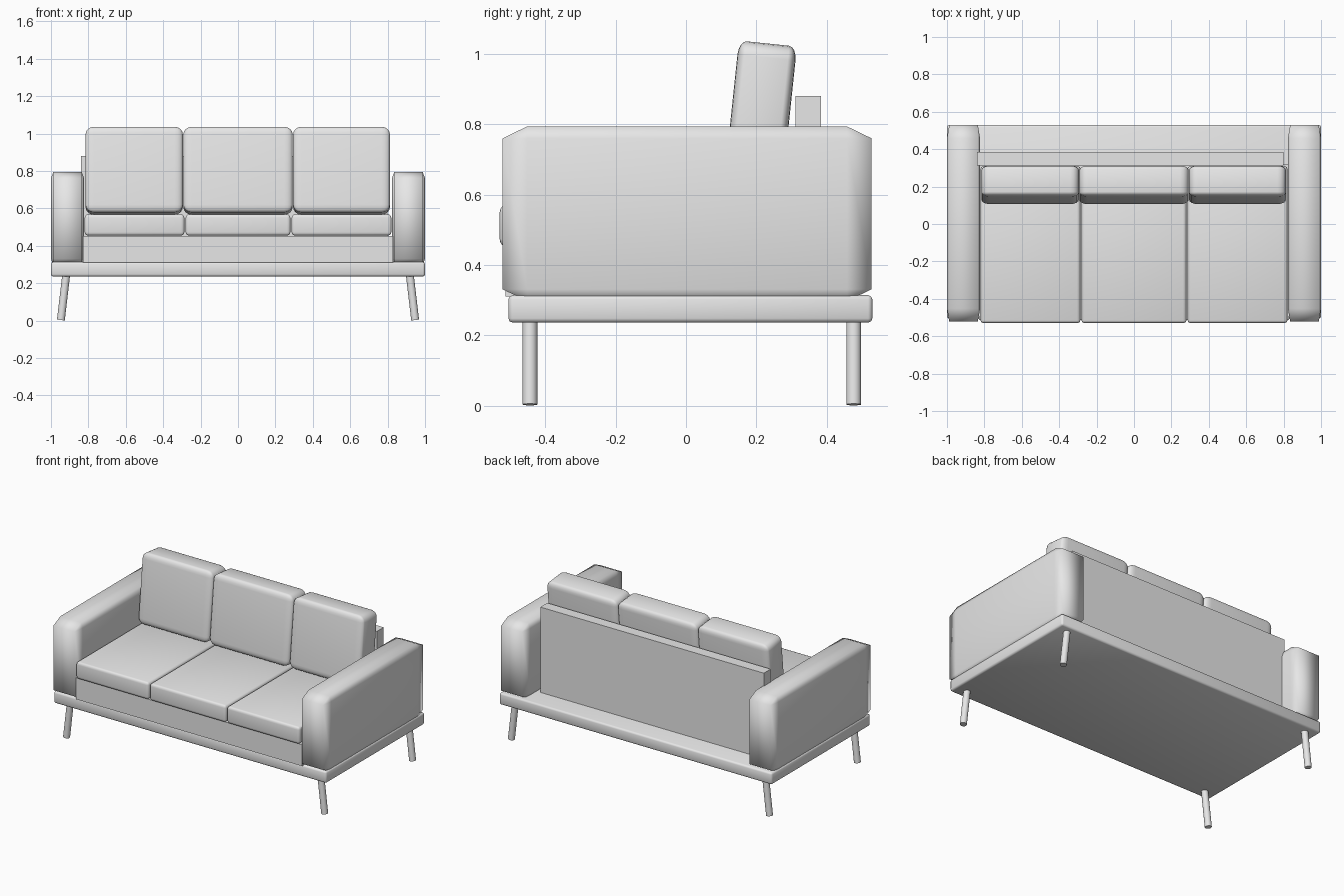
import bpy
import bmesh
import math
from mathutils import Matrix, Vector

if "Cube" in bpy.data.objects:
    bpy.data.objects.remove(bpy.data.objects["Cube"], do_unlink=True)

GREY = (0.8, 0.8, 0.8, 1)
fabric = bpy.data.materials.new("light_grey")
fabric.use_nodes = True
fabric.diffuse_color = GREY
fabric.node_tree.nodes["Principled BSDF"].inputs["Base Color"].default_value = GREY


def finish(name, bm, smooth=True):
    """Store the mesh; many-sided end caps always stay flat."""
    mesh = bpy.data.meshes.new(name)
    for face in bm.faces:
        face.smooth = smooth and len(face.verts) <= 4
    bm.to_mesh(mesh)
    bm.free()
    mesh.materials.append(fabric)
    bpy.context.collection.objects.link(bpy.data.objects.new(name, mesh))


def block(name, x, y, z, radius=None, segments=1, tilt=0):
    """Box between (low, high) pairs, with an edge radius for each axis."""
    low, high = (Vector(c) for c in zip(x, y, z))
    size, centre = high - low, (low + high) / 2
    bm = bmesh.new()
    bmesh.ops.create_cube(bm, size=1)
    if radius:
        # Bevel by one unit in stretched space, then scale each axis back
        bmesh.ops.scale(bm, verts=bm.verts, vec=[s / r for s, r in zip(size, radius)])
        bmesh.ops.bevel(bm, geom=bm.edges[:], offset=1, segments=segments,
                        profile=0.5, affect='EDGES')
        bmesh.ops.scale(bm, verts=bm.verts, vec=radius)
    else:
        bmesh.ops.scale(bm, verts=bm.verts, vec=size)
    bmesh.ops.transform(bm, verts=bm.verts, matrix=Matrix.Translation(centre)
                        @ Matrix.Rotation(math.radians(tilt), 4, 'X'))
    finish(name, bm, smooth=radius is not None)


def leg(name, top, bottom, radius):
    """Cylinder between two points, with flat ends square to its axis."""
    axis = top - bottom
    bm = bmesh.new()
    bmesh.ops.create_cone(bm, cap_ends=True, segments=24, radius1=radius,
                          radius2=radius, depth=axis.length)
    turn = axis.to_track_quat('Z', 'Y').to_matrix().to_4x4()
    bmesh.ops.transform(bm, verts=bm.verts,
                        matrix=Matrix.Translation((top + bottom) / 2) @ turn)
    finish(name, bm)


# Platform, seat box and back board
block("platform", (-1, 1), (-0.505, 0.53), (0.236, 0.314), (0.012, 0.012, 0.012), 2)
block("seat_box", (-0.83, 0.83), (-0.513, 0.32), (0.31, 0.452))
block("back_board", (-0.84, 0.80), (0.312, 0.384), (0.312, 0.88))

# Arms and legs on both sides
for side, sign in (("left", 1), ("right", -1)):
    block(side + "_arm", sorted((sign, sign * 0.823)), (-0.522, 0.528),
          (0.297, 0.794), (0.012, 0.07, 0.034))
    for place, y in (("front", -0.444), ("back", 0.477)):
        leg(f"{place}_{side}_leg", Vector((sign * 0.918, y, 0.25)),
            Vector((sign * 0.947, y, 0.003)), 0.021)

# Three seat cushions, each with a leaning back cushion
columns = (("right", (-0.82, -0.287), (-0.815, -0.295)),
           ("middle", (-0.28, 0.28), (-0.292, 0.292)),
           ("left", (0.287, 0.82), (0.295, 0.812)))
for label, seat_x, back_x in columns:
    block(label + "_seat_cushion", seat_x, (-0.53, 0.31), (0.455, 0.568),
          (0.018, 0.014, 0.018), 3)
    block(label + "_back_cushion", back_x, (0.126, 0.292), (0.571, 1.031),
          (0.045, 0.022, 0.04), 4, tilt=-6)
